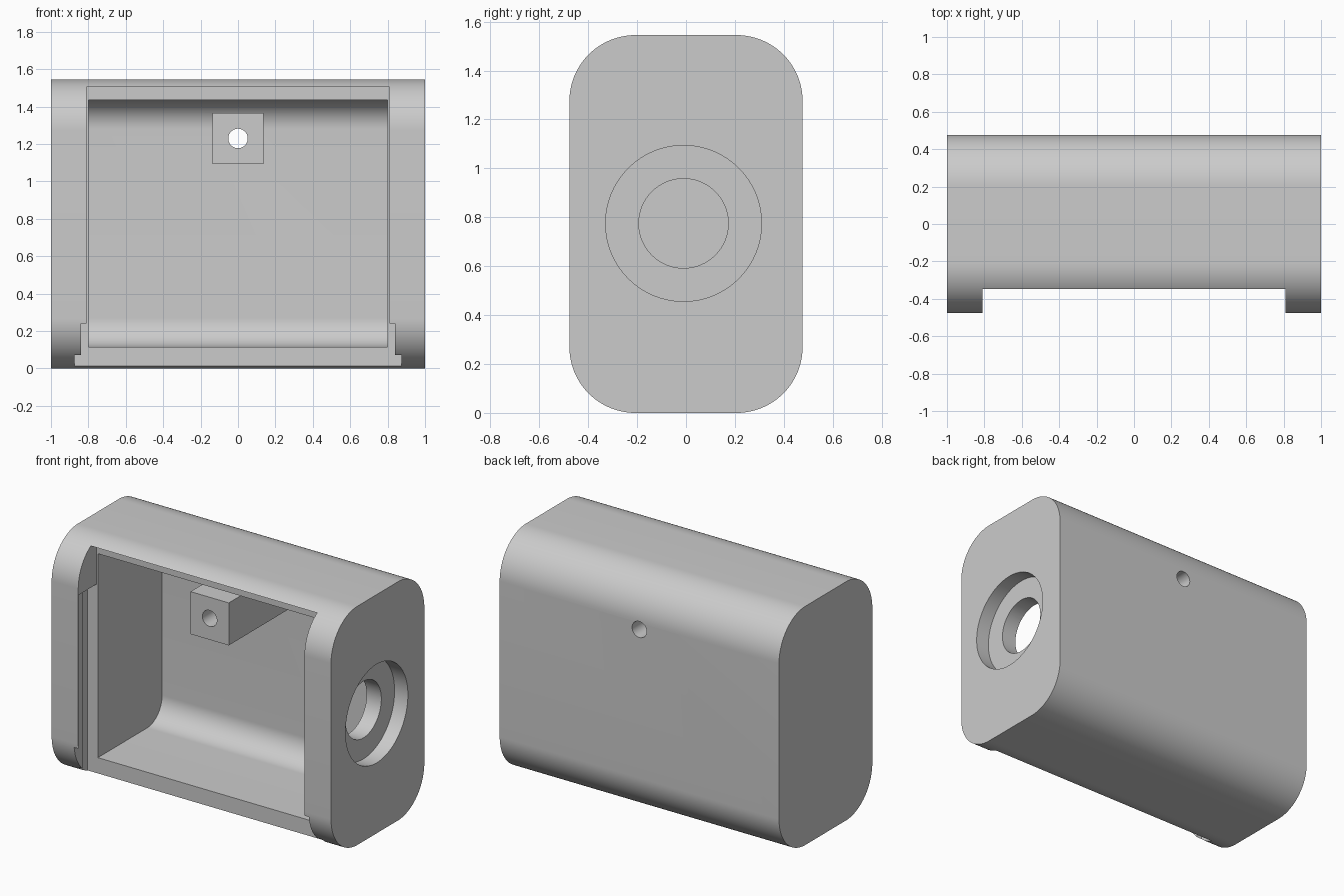
import bpy, bmesh, math
from mathutils import Matrix

cube = bpy.data.objects.get("Cube")
if cube:
    bpy.data.objects.remove(cube, do_unlink=True)

grey = bpy.data.materials.new("plain_grey")
grey.use_nodes = True
grey.diffuse_color = (0.6, 0.6, 0.6, 1)
grey.node_tree.nodes["Principled BSDF"].inputs["Base Color"].default_value = (0.6, 0.6, 0.6, 1)


def add_object(name, bm):
    bmesh.ops.recalc_face_normals(bm, faces=bm.faces)
    mesh = bpy.data.meshes.new(name)
    bm.to_mesh(mesh)
    bm.free()
    mesh.materials.append(grey)
    obj = bpy.data.objects.new(name, mesh)
    bpy.context.collection.objects.link(obj)
    return obj


def prism(name, half_x, y, z, r_front=0, r_back=0, steps=24):
    """Block along x whose side outline may have rounded front and back corners."""
    outline = []
    corners = [(y[1], z[1], -1, -1, r_back, 0), (y[0], z[1], 1, -1, r_front, 90),
               (y[0], z[0], 1, 1, r_front, 180), (y[1], z[0], -1, 1, r_back, 270)]
    for cy, cz, sy, sz, r, start in corners:
        n = steps if r else 0
        for i in range(n + 1):
            a = math.radians(start + 90 * i / max(n, 1))
            outline.append((cy + r * (sy + math.cos(a)), cz + r * (sz + math.sin(a))))
    bm = bmesh.new()
    face = bm.faces.new([bm.verts.new((-half_x, py, pz)) for py, pz in outline])
    side = bmesh.ops.extrude_face_region(bm, geom=[face])["geom"]
    bmesh.ops.translate(bm, vec=(2 * half_x, 0, 0),
                        verts=[v for v in side if isinstance(v, bmesh.types.BMVert)])
    return add_object(name, bm)


def rod(name, radius, length, centre, axis):
    bm = bmesh.new()
    turn = Matrix.Rotation(math.pi / 2, 4, "Y" if axis == "x" else "X")
    bmesh.ops.create_cone(bm, cap_ends=True, segments=64, radius1=radius, radius2=radius,
                          depth=length, matrix=Matrix.Translation(centre) @ turn)
    return add_object(name, bm)


def combine(target, tool, operation="DIFFERENCE"):
    mod = target.modifiers.new(tool.name, "BOOLEAN")
    mod.operation, mod.solver, mod.object = operation, "EXACT", tool
    bpy.context.view_layer.objects.active = target
    bpy.ops.object.modifier_apply(modifier=mod.name)
    bpy.data.objects.remove(tool, do_unlink=True)


# Rounded outer shell
HEIGHT, HALF_Y, FRAME_Y = 1.545, 0.477, -0.29
body = prism("enclosure", 1, (-HALF_Y, HALF_Y), (0, HEIGHT), 0.27, 0.27)

# Front recess and the stepped slide-in slots for a cover
combine(body, prism("recess", 0.81, (-0.7, FRAME_Y), (-0.2, 1.505)))
combine(body, prism("slot_outer", 0.84, (-0.4753, -0.35), (-0.2, 1.235)))
combine(body, prism("slot_inner", 0.875, (-0.39, FRAME_Y), (-0.2, 1.235)))

# Inner cavity with rounded rear corners
combine(body, prism("cavity", 0.8, (-0.4, 0.367), (0.115, 1.435), 0, 0.155))

# Screw boss reaching from the back wall, drilled through
combine(body, prism("screw_boss", 0.137, (FRAME_Y, 0.42), (1.092, 1.367)), "UNION")
combine(body, rod("screw_hole", 0.052, 1.4, (0, 0.2, 1.23), "y"))

# Counterbored opening in the left end
combine(body, rod("counterbore", 0.319, 0.3, (1.055, -0.01, 0.775), "x"))
combine(body, rod("end_hole", 0.183, 0.5, (0.95, -0.01, 0.775), "x"))

bpy.ops.object.select_all(action="DESELECT")
body.select_set(True)
bpy.context.view_layer.objects.active = body
bpy.ops.object.shade_smooth_by_angle(angle=math.radians(25))
